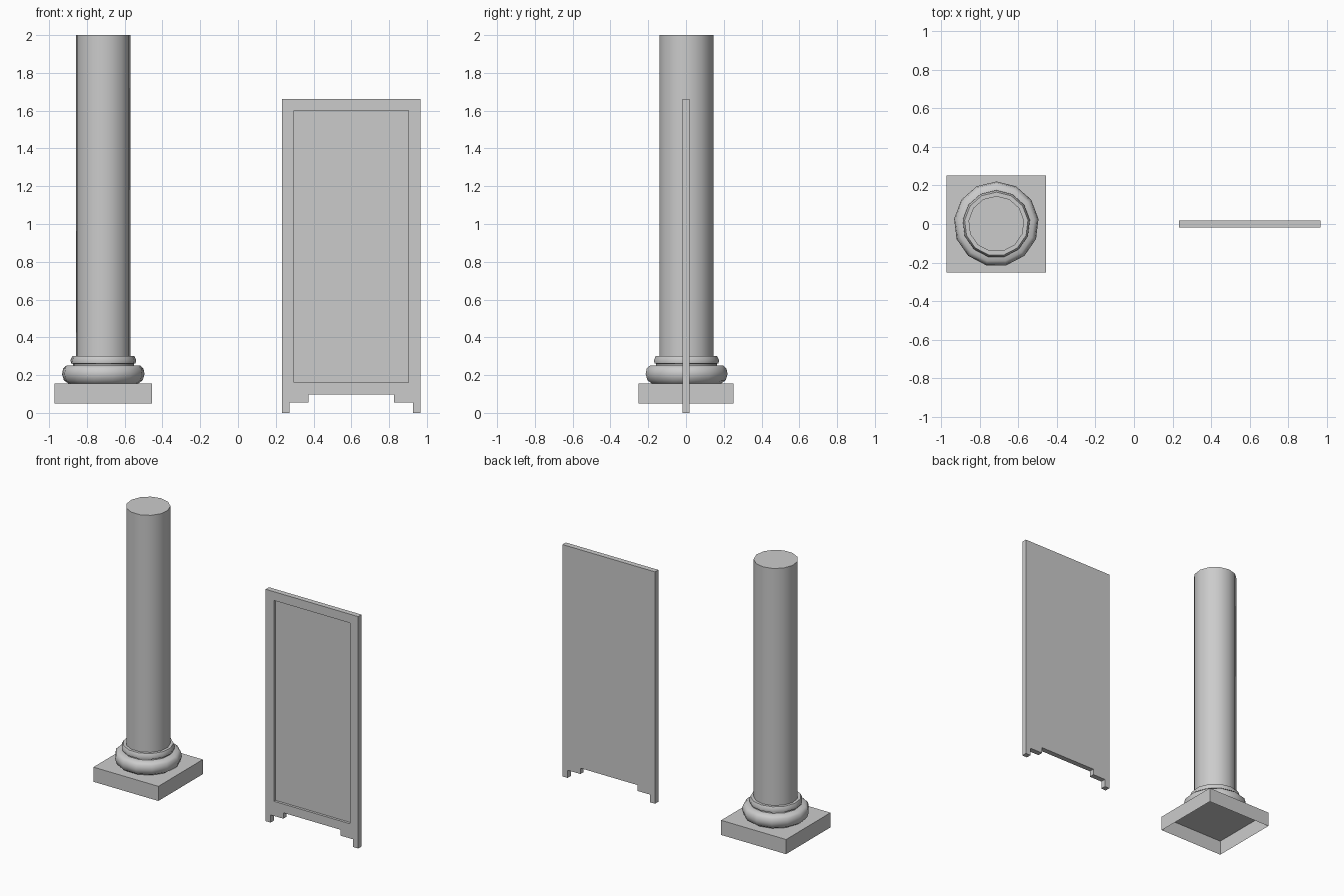
import bpy, bmesh, math

if "Cube" in bpy.data.objects:
    bpy.data.objects.remove(bpy.data.objects["Cube"])

COL_X = -0.713
SIDES = 13


def finish(name, bm, smooth=False):
    bmesh.ops.recalc_face_normals(bm, faces=bm.faces)
    mesh = bpy.data.meshes.new(name)
    bm.to_mesh(mesh)
    bm.free()
    obj = bpy.data.objects.new(name, mesh)
    bpy.context.collection.objects.link(obj)
    if smooth:
        bpy.ops.object.select_all(action='DESELECT')
        obj.select_set(True)
        bpy.context.view_layer.objects.active = obj
        bpy.ops.object.shade_smooth_by_angle(angle=math.radians(40))
    return obj


def lathe(name, profile, cap_top=False):
    """Revolve (radius, z) points around the column axis."""
    bm = bmesh.new()
    rings = []
    for r, z in profile:
        angles = [math.pi / 2 + 2 * math.pi * i / SIDES for i in range(SIDES)]
        rings.append([bm.verts.new((COL_X + r * math.cos(a), r * math.sin(a), z))
                      for a in angles])
    for low, high in zip(rings, rings[1:]):
        for i in range(SIDES):
            j = (i + 1) % SIDES
            bm.faces.new((low[i], low[j], high[j], high[i]))
    if cap_top:
        bm.faces.new(rings[-1])
    obj = finish(name, bm, smooth=True)
    return obj


# Column plinth: a box with an open underside
bm = bmesh.new()
bmesh.ops.create_cube(bm, size=1)
for v in bm.verts:
    v.co.x = COL_X + v.co.x * 0.515
    v.co.y *= 0.504
    v.co.z = 0.102 + v.co.z * 0.105
bmesh.ops.recalc_face_normals(bm, faces=bm.faces)
bottom = [f for f in bm.faces if f.normal.z < -0.9]
bmesh.ops.delete(bm, geom=bottom, context='FACES_ONLY')
plinth = bm
mesh = bpy.data.meshes.new("column_plinth")
plinth.to_mesh(mesh)
plinth.free()
bpy.context.collection.objects.link(bpy.data.objects.new("column_plinth", mesh))

# Moulded base: large rounded ring, neck, small ring
lathe("column_base", [
    (0.185, 0.155), (0.210, 0.172), (0.220, 0.205), (0.214, 0.235),
    (0.197, 0.25), (0.163, 0.252), (0.163, 0.26), (0.172, 0.262),
    (0.175, 0.28), (0.165, 0.30), (0.145, 0.30)])

# Shaft
lathe("column_shaft", [(0.145, 0.30), (0.145, 2.0)], cap_top=True)

# Door panel: stepped-foot outline, extruded, with a recessed front field
FRONT, BACK, FIELD = -0.019, 0.019, -0.001
outline = [(0.233, 0), (0.272, 0), (0.272, 0.055), (0.373, 0.055),
           (0.373, 0.097), (0.825, 0.097), (0.825, 0.055), (0.926, 0.055),
           (0.926, 0), (0.967, 0), (0.967, 1.663), (0.233, 1.663)]
recess = [(0.297, 0.16), (0.902, 0.16), (0.902, 1.60), (0.297, 1.60)]

bm = bmesh.new()


def loop(points, y):
    return [bm.verts.new((x, y, z)) for x, z in points]


def bridge(a, b):
    for i in range(len(a)):
        j = (i + 1) % len(a)
        bm.faces.new((a[i], a[j], b[j], b[i]))


front, back = loop(outline, FRONT), loop(outline, BACK)
rim, field = loop(recess, FRONT), loop(recess, FIELD)
bridge(front, back)
bridge(rim, field)
bm.faces.new(back)
bm.faces.new(field)
# Front frame: feet and bottom rail, then stiles and top rail
bm.faces.new(front[:10] + [rim[1], rim[0]])
bm.faces.new((front[9], front[10], rim[2], rim[1]))
bm.faces.new((front[10], front[11], rim[3], rim[2]))
bm.faces.new((front[11], front[0], rim[0], rim[3]))
finish("door_panel", bm)
